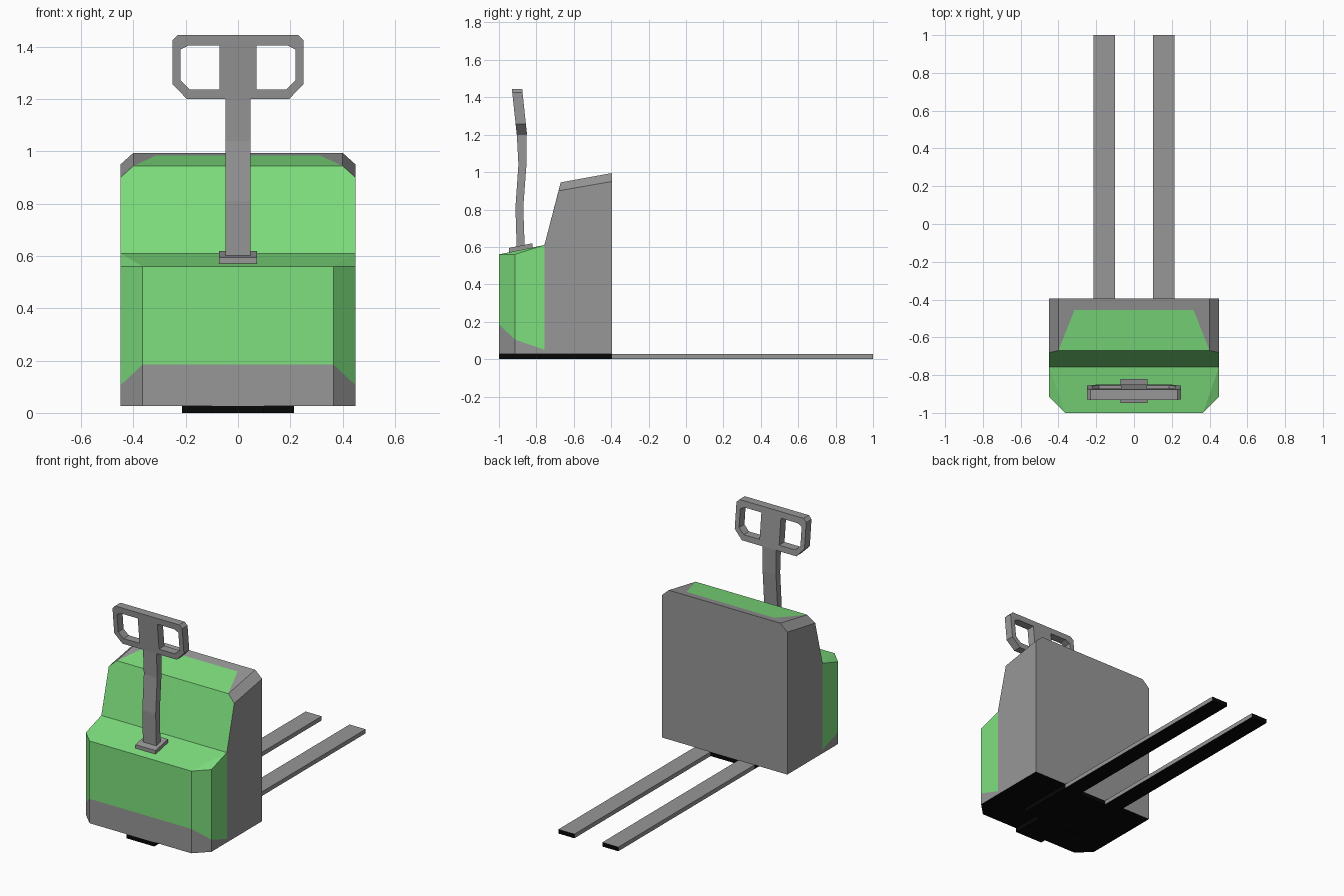
import bpy, bmesh
from mathutils import Matrix, Vector

cube = bpy.data.objects.get("Cube")
if cube:
    bpy.data.objects.remove(cube, do_unlink=True)


def make_material(name, color):
    m = bpy.data.materials.new(name)
    m.use_nodes = True
    m.diffuse_color = (*color, 1)
    m.node_tree.nodes["Principled BSDF"].inputs["Base Color"].default_value = (*color, 1)
    return m


MATERIALS = [make_material("grey", (0.31, 0.31, 0.31)),
             make_material("light green", (0.21, 0.74, 0.21)),
             make_material("black", (0.002, 0.002, 0.002))]
GREY, GREEN, BLACK = range(3)


def finish(name, bm, mirror=False):
    bmesh.ops.remove_doubles(bm, verts=bm.verts, dist=0.0005)
    if mirror:
        geom = bm.verts[:] + bm.edges[:] + bm.faces[:]
        bmesh.ops.mirror(bm, geom=geom, axis='X', merge_dist=0.0005)
    bmesh.ops.recalc_face_normals(bm, faces=bm.faces)
    me = bpy.data.meshes.new(name)
    bm.to_mesh(me)
    bm.free()
    for m in MATERIALS:
        me.materials.append(m)
    ob = bpy.data.objects.new(name, me)
    bpy.context.collection.objects.link(ob)
    return ob


def face(bm, points, mat=GREY):
    f = bm.faces.new([bm.verts.new(p) for p in points])
    f.material_index = mat


def box(name, x, y, z, mat, tilt=0.0):
    """Box between (min, max) pairs; tilt raises z along y."""
    bm = bmesh.new()
    bmesh.ops.create_cube(bm, size=1)
    for v in bm.verts:
        v.co = Vector([(lo + hi) / 2 + c * (hi - lo) for c, (lo, hi) in zip(v.co, (x, y, z))])
        v.co.z += tilt * (v.co.y - sum(y) / 2)
    for f in bm.faces:
        f.material_index = mat
    return finish(name, bm)


# Body: half of it, mirrored
FLOOR, FRONT, STEP, BACK, W = 0.027, -1, -0.757, -0.395, 0.45
body = bmesh.new()

# front housing walls: (x, y, height of paint edge, top height)
columns = [(0, FRONT, 0.185, 0.56), (0.365, FRONT, 0.185, 0.56),
           (W, -0.915, 0.105, 0.56), (W, STEP, 0.05, 0.61)]
for a, b in zip(columns, columns[1:]):
    lo_a, lo_b = (*a[:2], FLOOR), (*b[:2], FLOOR)
    mid_a, mid_b = a[:3], b[:3]
    top_a, top_b = (*a[:2], a[3]), (*b[:2], b[3])
    face(body, [lo_a, lo_b, mid_b, mid_a], GREY)
    face(body, [mid_a, mid_b, top_b, top_a], GREEN)

# front housing lid
tops = [(x, y, t) for x, y, _, t in columns]
step_mid = (0, STEP, 0.61)
face(body, [tops[0], tops[1], tops[3], step_mid], GREEN)
face(body, tops[1:], GREEN)

# sloping face, side and shoulder chamfer of the tall housing
step_side = tops[3]
shoulder_f, crest_f, crest_fm = (W, -0.681, 0.90), (0.40, -0.67, 0.945), (0, -0.67, 0.945)
shoulder_b, crest_b, crest_bm = (W, BACK, 0.95), (0.40, BACK, 0.995), (0, BACK, 0.995)
foot_f, foot_b, foot_bm = (W, STEP, FLOOR), (W, BACK, FLOOR), (0, BACK, FLOOR)
face(body, [step_mid, step_side, shoulder_f, crest_f, crest_fm], GREEN)
face(body, [foot_f, foot_b, shoulder_b, shoulder_f, step_side])
face(body, [shoulder_f, shoulder_b, crest_b, crest_f])
face(body, [foot_b, foot_bm, crest_bm, crest_b, shoulder_b])

# painted panel in the top
panel, panel_m = (0.315, -0.455, 0.984), (0, -0.455, 0.984)
face(body, [crest_fm, crest_f, panel, panel_m], GREEN)
face(body, [crest_f, crest_b, panel])
face(body, [panel, crest_b, crest_bm, panel_m])

# underside
face(body, [(x, y, FLOOR) for x, y, _, _ in columns] + [foot_b, foot_bm], BLACK)
finish("body", body, mirror=True)

# Chassis plates under the body
box("fork_carriage", (-0.215, 0.215), (-0.78, BACK), (0, FLOOR), BLACK)
box("front_skid", (-0.10, 0.10), (FRONT, -0.78), (0, FLOOR), BLACK)

# Forks: black underside and tips
for side, name in ((1, "left_fork"), (-1, "right_fork")):
    fork = box(name, sorted((side * 0.10, side * 0.215)), (BACK, 1), (0, FLOOR), GREY)
    for p in fork.data.polygons:
        if p.normal.z < -0.5 or abs(p.normal.y) > 0.5:
            p.material_index = BLACK

# Tiller base
box("tiller_base", (-0.072, 0.072), (-0.947, -0.82), (0.582, 0.607), GREY, tilt=0.2)

# Tiller stem: (z, front y, back y) sections
stem = bmesh.new()
sections = [(0.59, -0.905, -0.862), (0.81, -0.912, -0.870),
            (1.04, -0.896, -0.853), (1.21, -0.905, -0.852)]
rings = [[(-0.048, f, z), (0.048, f, z), (0.048, b, z), (-0.048, b, z)] for z, f, b in sections]
for lo, hi in zip(rings, rings[1:]):
    for i in range(4):
        j = (i + 1) % 4
        face(stem, [lo[i], lo[j], hi[j], hi[i]])
face(stem, rings[0])
face(stem, rings[-1])
finish("tiller_stem", stem)

# Tiller head: half a looped handle, mirrored, leaning forward
rim = [(0, 1.20), (0.195, 1.20), (0.25, 1.257), (0.25, 1.425), (0.23, 1.445), (0, 1.445)]
hole = [(0.07, 1.237), (0.185, 1.237), (0.22, 1.272), (0.22, 1.39), (0.19, 1.405), (0.07, 1.405)]


def lean(p, back):
    y = -0.905 - 0.106 * (p[1] - 1.2)
    return (p[0], y + (0.055 if back else 0), p[1])


head = bmesh.new()
for i in range(6):
    j = (i + 1) % 6
    for back in (False, True):
        face(head, [lean(p, back) for p in (rim[i], rim[j], hole[j], hole[i])])
    for loop in (rim, hole):
        if loop is hole or j:
            face(head, [lean(loop[i], False), lean(loop[j], False),
                        lean(loop[j], True), lean(loop[i], True)])
finish("tiller_head", head, mirror=True)
